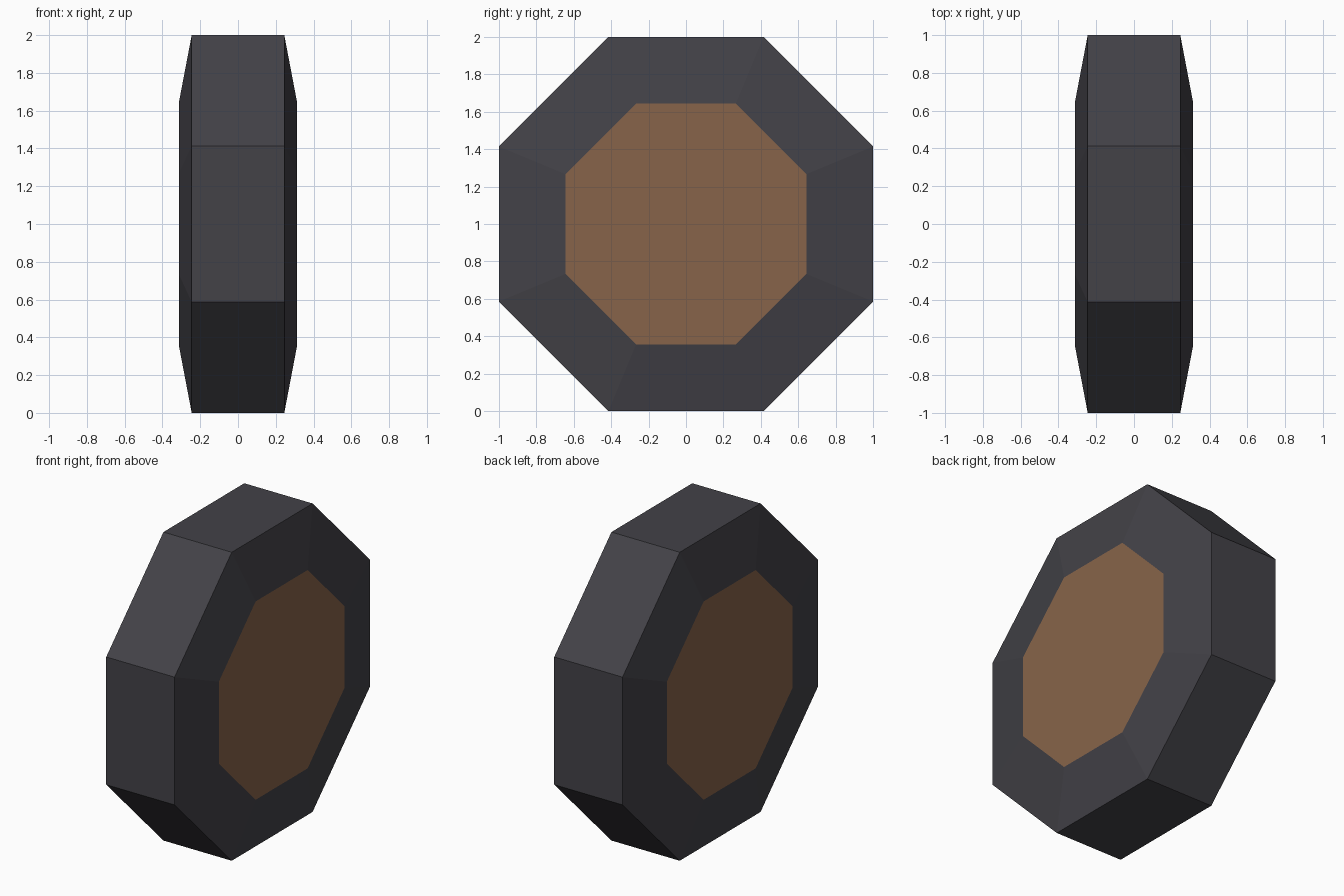
import bpy, bmesh, math

if "Cube" in bpy.data.objects:
    bpy.data.objects.remove(bpy.data.objects["Cube"])

SIDES = 8
# cross-section rings: (x, apothem)
RINGS = [(-0.313, 0.643), (-0.245, 1.0), (0.245, 1.0), (0.313, 0.643)]


def material(name, rgb):
    m = bpy.data.materials.new(name)
    m.diffuse_color = (*rgb, 1.0)
    m.use_nodes = True
    m.node_tree.nodes["Principled BSDF"].inputs["Base Color"].default_value = m.diffuse_color
    return m


bm = bmesh.new()

# octagonal rings around the x axle, flat side down
rings = []
for x, apothem in RINGS:
    r = apothem / math.cos(math.pi / SIDES)
    ring = []
    for i in range(SIDES):
        a = 2 * math.pi * (i + 0.5) / SIDES
        ring.append(bm.verts.new((x, r * math.cos(a), 1 + r * math.sin(a))))
    rings.append(ring)

# tread and sloping sidewalls
for a, b in zip(rings, rings[1:]):
    for i in range(SIDES):
        j = (i + 1) % SIDES
        bm.faces.new((a[i], a[j], b[j], b[i]))

# brown hub faces on both sides
for ring in (rings[0], rings[-1]):
    bm.faces.new(ring).material_index = 1

bmesh.ops.recalc_face_normals(bm, faces=bm.faces[:])
mesh = bpy.data.meshes.new("wheel")
bm.to_mesh(mesh)
bm.free()
mesh.materials.append(material("dark grey tyre", (0.056, 0.054, 0.064)))
mesh.materials.append(material("brown hub", (0.245, 0.127, 0.068)))
bpy.context.collection.objects.link(bpy.data.objects.new("wheel", mesh))
